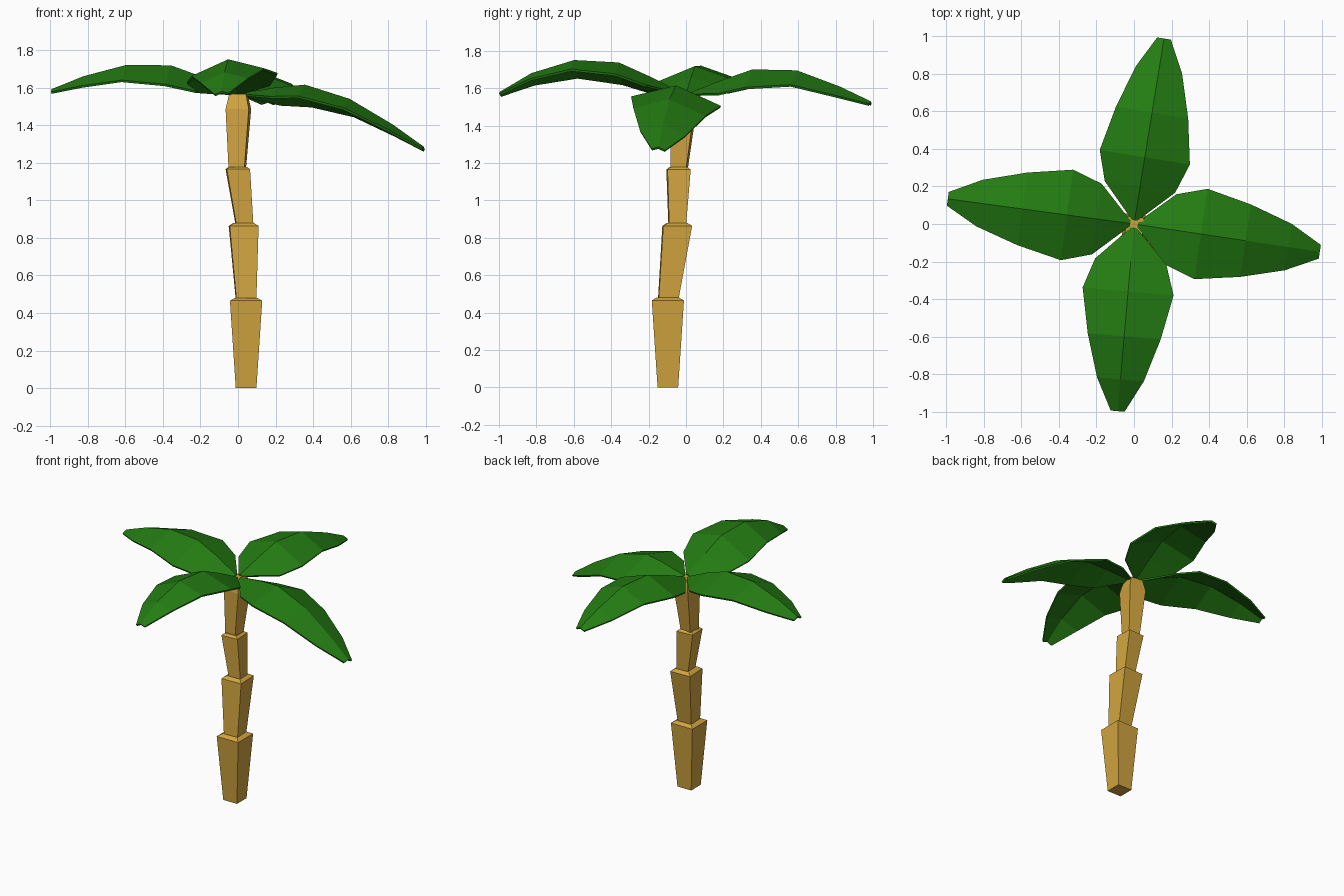
import bpy, bmesh
from math import cos, sin, radians
from mathutils import Vector

if "Cube" in bpy.data.objects:
    bpy.data.objects.remove(bpy.data.objects["Cube"])


def material(name, rgb):
    m = bpy.data.materials.new(name)
    m.diffuse_color = (*rgb, 1)
    m.use_nodes = True
    m.node_tree.nodes["Principled BSDF"].inputs["Base Color"].default_value = m.diffuse_color
    return m


WOOD = material("wood", (0.64, 0.37, 0.05))
GREEN = material("leaf_green", (0.017, 0.2, 0.006))


def make_object(name, bm, mat):
    bmesh.ops.recalc_face_normals(bm, faces=bm.faces)
    me = bpy.data.meshes.new(name)
    bm.to_mesh(me)
    bm.free()
    me.materials.append(mat)
    ob = bpy.data.objects.new(name, me)
    bpy.context.collection.objects.link(ob)
    return ob


# Trunk section: square rings (x, y, z, half width, twist in degrees)
def trunk_section(name, rings):
    bm = bmesh.new()
    loops = []
    for x, y, z, h, twist in rings:
        r = h * 2 ** 0.5
        loops.append([bm.verts.new((x + r * cos(radians(a + twist)),
                                    y + r * sin(radians(a + twist)), z))
                      for a in (45, 135, 225, 315)])
    for a, b in zip(loops, loops[1:]):
        for i in range(4):
            j = (i + 1) % 4
            bm.faces.new((a[i], a[j], b[j], b[i]))
    bm.faces.new(loops[0][::-1])
    bm.faces.new(loops[-1])
    return make_object(name, bm, WOOD)


trunk_section("trunk_base", [(0.043, -0.097, 0, 0.055, 0),
                             (0.043, -0.097, 0.465, 0.086, 0),
                             (0.043, -0.097, 0.48, 0.06, 0)])
trunk_section("trunk_lower", [(0.043, -0.095, 0.47, 0.053, 2),
                              (0.03, -0.047, 0.863, 0.077, 2),
                              (0.03, -0.047, 0.878, 0.055, 2)])
trunk_section("trunk_middle", [(0.035, -0.047, 0.865, 0.045, 3),
                               (-0.001, -0.04, 1.165, 0.062, 3),
                               (-0.001, -0.04, 1.178, 0.045, 3)])
trunk_section("trunk_top", [(-0.004, -0.037, 1.165, 0.042, -6),
                            (0.002, -0.012, 1.485, 0.062, -6),
                            (0.002, -0.008, 1.565, 0.045, -6)])


# Leaf: ridged blade along a heading; left and right edges hang below the ridge
DIST = (0.02, 0.2, 0.36, 0.6, 0.83, 1.0)
HALF = (0.015, 0.19, 0.243, 0.195, 0.125, 0.037)


def leaf(name, heading, heights, drop_left, drop_right):
    a = radians(heading)
    along, side = Vector((cos(a), sin(a), 0)), Vector((-sin(a), cos(a), 0))
    bm = bmesh.new()
    rows = []
    for d, w, z in zip(DIST, HALF, heights):
        mid = along * d + Vector((0, 0, z))
        f = w / HALF[2]
        rows.append([bm.verts.new(mid + side * w - Vector((0, 0, drop_left * f))),
                     bm.verts.new(mid),
                     bm.verts.new(mid - side * w - Vector((0, 0, drop_right * f)))])
    for p, q in zip(rows, rows[1:]):
        for i in (0, 1):
            bm.faces.new((p[i], p[i + 1], q[i + 1], q[i]))
    ob = make_object(name, bm, GREEN)
    if ob.data.polygons[0].normal.z < 0:
        ob.data.flip_normals()
    mod = ob.modifiers.new("thickness", "SOLIDIFY")
    mod.thickness = 0.012
    mod.offset = -1


leaf("leaf_right", -8.5, (1.57, 1.60, 1.615, 1.54, 1.405, 1.285), 0.11, 0.06)
leaf("leaf_back", 80.8, (1.575, 1.645, 1.70, 1.695, 1.61, 1.53), 0.08, 0.095)
leaf("leaf_left", 172.3, (1.575, 1.66, 1.718, 1.72, 1.66, 1.592), 0.1, 0.085)
leaf("leaf_front", 265.0, (1.575, 1.665, 1.737, 1.75, 1.68, 1.58), 0.06, 0.11)
